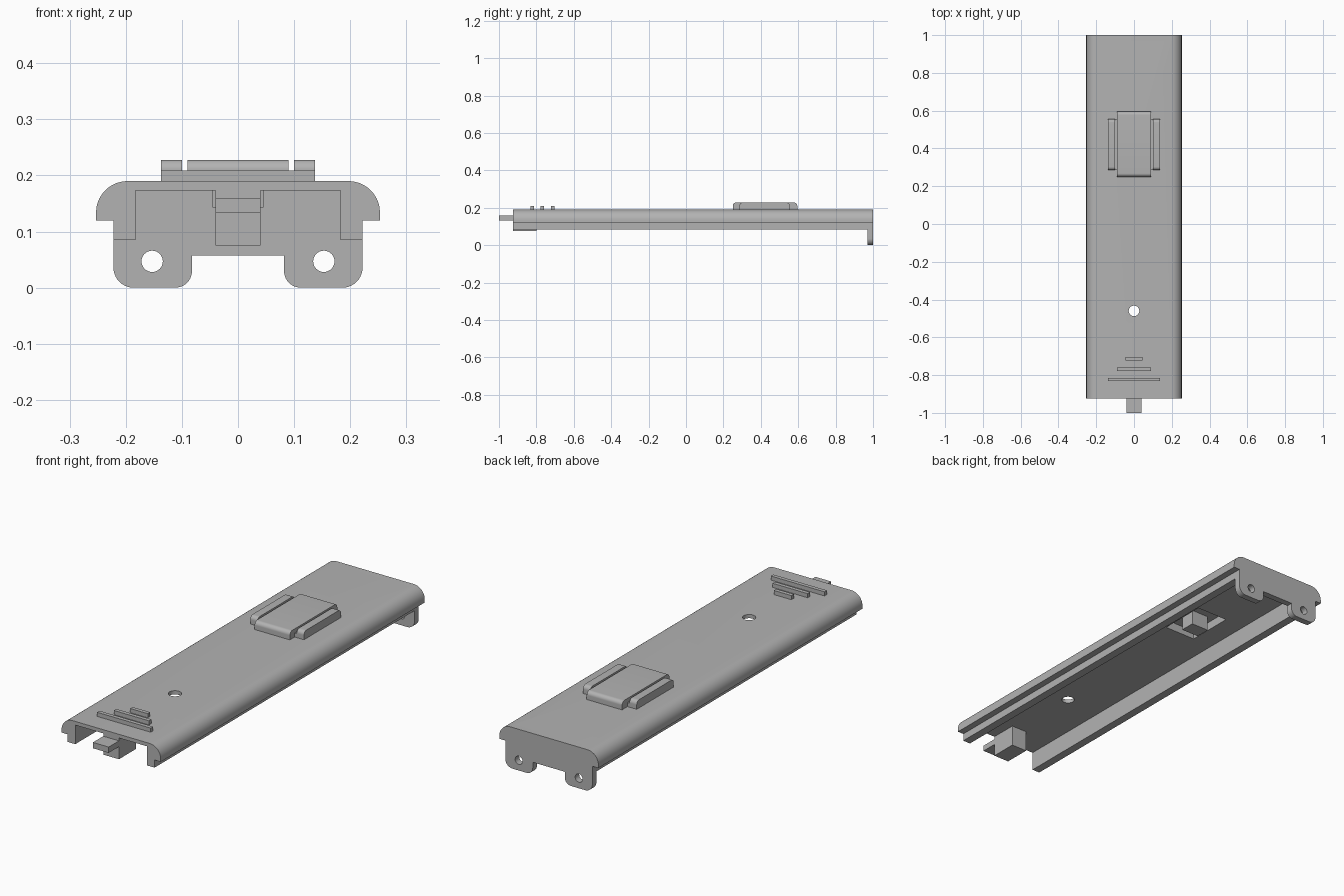
import bpy, bmesh, math
from mathutils import Vector

cube = bpy.data.objects.get("Cube")
if cube:
    bpy.data.objects.remove(cube, do_unlink=True)

grey = bpy.data.materials.new("plain grey")
grey.use_nodes = True
colour = (0.45, 0.45, 0.45, 1)
grey.diffuse_color = colour
grey.node_tree.nodes["Principled BSDF"].inputs["Base Color"].default_value = colour


def finish(name, bm, smooth=True):
    bmesh.ops.recalc_face_normals(bm, faces=bm.faces)
    mesh = bpy.data.meshes.new(name)
    bm.to_mesh(mesh)
    bm.free()
    mesh.materials.append(grey)
    obj = bpy.data.objects.new(name, mesh)
    bpy.context.collection.objects.link(obj)
    if smooth:
        bpy.ops.object.select_all(action='DESELECT')
        obj.select_set(True)
        bpy.context.view_layer.objects.active = obj
        bpy.ops.object.shade_smooth_by_angle(angle=math.radians(30))
    return obj


def rounded(points, steps=10):
    """Outline from (a, b, corner radius) points; each radius becomes an arc."""
    out = []
    for i, (a, b, r) in enumerate(points):
        p = Vector((a, b))
        if r == 0:
            out.append(p)
            continue
        u = (Vector(points[i - 1][:2]) - p).normalized()
        v = (Vector(points[(i + 1) % len(points)][:2]) - p).normalized()
        for k in range(steps + 1):
            t = math.pi / 2 * k / steps
            out.append(p + u * r * (1 - math.sin(t)) + v * r * (1 - math.cos(t)))
    return out


def extrude(name, outline, start, end, axis="y"):
    """Sweep an (x, z) outline along y, or a (y, z) outline along x."""
    bm = bmesh.new()
    place = (lambda p: (p.x, start, p.y)) if axis == "y" else (lambda p: (start, p.x, p.y))
    face = bm.faces.new([bm.verts.new(place(p)) for p in outline])
    moved = bmesh.ops.extrude_face_region(bm, geom=[face])["geom"]
    step = (0, end - start, 0) if axis == "y" else (end - start, 0, 0)
    bmesh.ops.translate(bm, vec=step, verts=[g for g in moved if isinstance(g, bmesh.types.BMVert)])
    return finish(name, bm)


def box(name, x0, x1, y0, y1, z0, z1):
    bm = bmesh.new()
    bmesh.ops.create_cube(bm, size=1)
    for v in bm.verts:
        v.co = (x1 if v.co.x > 0 else x0, y1 if v.co.y > 0 else y0, z1 if v.co.z > 0 else z0)
    return finish(name, bm, False)


def cylinder(name, centre, radius, depth, along_y=False):
    bm = bmesh.new()
    bmesh.ops.create_cone(bm, cap_ends=True, segments=32, radius1=radius, radius2=radius, depth=depth)
    if along_y:
        for v in bm.verts:
            v.co = (v.co.x, v.co.z, v.co.y)
    bmesh.ops.translate(bm, vec=centre, verts=bm.verts)
    return finish(name, bm, False)


def cut(target, cutter):
    cutter.hide_render = True
    cutter.hide_viewport = True
    cutter.display_type = 'WIRE'
    mod = target.modifiers.new("cut", 'BOOLEAN')
    mod.operation = 'DIFFERENCE'
    mod.solver = 'EXACT'
    mod.object = cutter


def mirrored(half):
    return half + [(-x, z, r) for x, z, r in reversed(half)]


TOP = 0.19
shoulder = [(0.253, TOP, 0.056), (0.253, 0.12, 0), (0.222, 0.12, 0)]

# Channel-shaped cover with side rails
rail = [(0.222, 0.085, 0), (0.183, 0.085, 0), (0.183, 0.173, 0)]
cover = extrude("cover", rounded(mirrored(shoulder + rail)), -0.925, 0.97)
cut(cover, cylinder("screw_hole_cutter", (0, -0.46, 0.18), 0.028, 0.1))
cut(cover, box("pocket_cutter", -0.08, 0.08, 0.32, 0.545, 0.16, 0.25))

# End plate with two pierced feet
feet = [(0.222, 0, 0.036), (0.082, 0, 0.03), (0.082, 0.057, 0)]
plate = extrude("end_plate", rounded(mirrored(shoulder + feet)), 0.97, 1.0)
for side, label in ((1, "left"), (-1, "right")):
    cut(plate, cylinder(label + "_foot_hole_cutter", (side * 0.153, 0.985, 0.047), 0.019, 0.1, True))

# Raised pad, hollow underneath, with a bar on each side
def pad_outline(y0, y1):
    return rounded([(y0, TOP - 0.002, 0), (y0, 0.228, 0.018), (y1, 0.228, 0.018), (y1, TOP - 0.002, 0)])

pad = extrude("raised_pad", pad_outline(0.25, 0.595), -0.09, 0.09, "x")
cut(pad, box("pad_hollow_cutter", -0.08, 0.08, 0.32, 0.545, 0.15, 0.212))
for side, label in ((1, "left"), (-1, "right")):
    extrude(label + "_pad_bar", pad_outline(0.285, 0.555), side * 0.1, side * 0.137, "x")
    inner, outer = sorted((side * 0.09, side * 0.1))
    box(label + "_pad_bridge", inner, outer, 0.285, 0.555, TOP - 0.002, 0.208)
box("pad_post", -0.045, 0.045, 0.39, 0.46, 0.143, 0.214)

# Latch block and tongue at the front
box("latch_block", -0.04, 0.04, -0.925, -0.8, 0.075, 0.175)
box("latch_tongue", -0.04, 0.04, -1.0, -0.92, 0.133, 0.16)

# Grip ridges
for i, half_width in enumerate((0.137, 0.09, 0.045)):
    y = -0.823 + 0.055 * i
    box("grip_ridge_%d" % (i + 1), -half_width, half_width, y - 0.009, y + 0.009, TOP - 0.002, 0.209)
